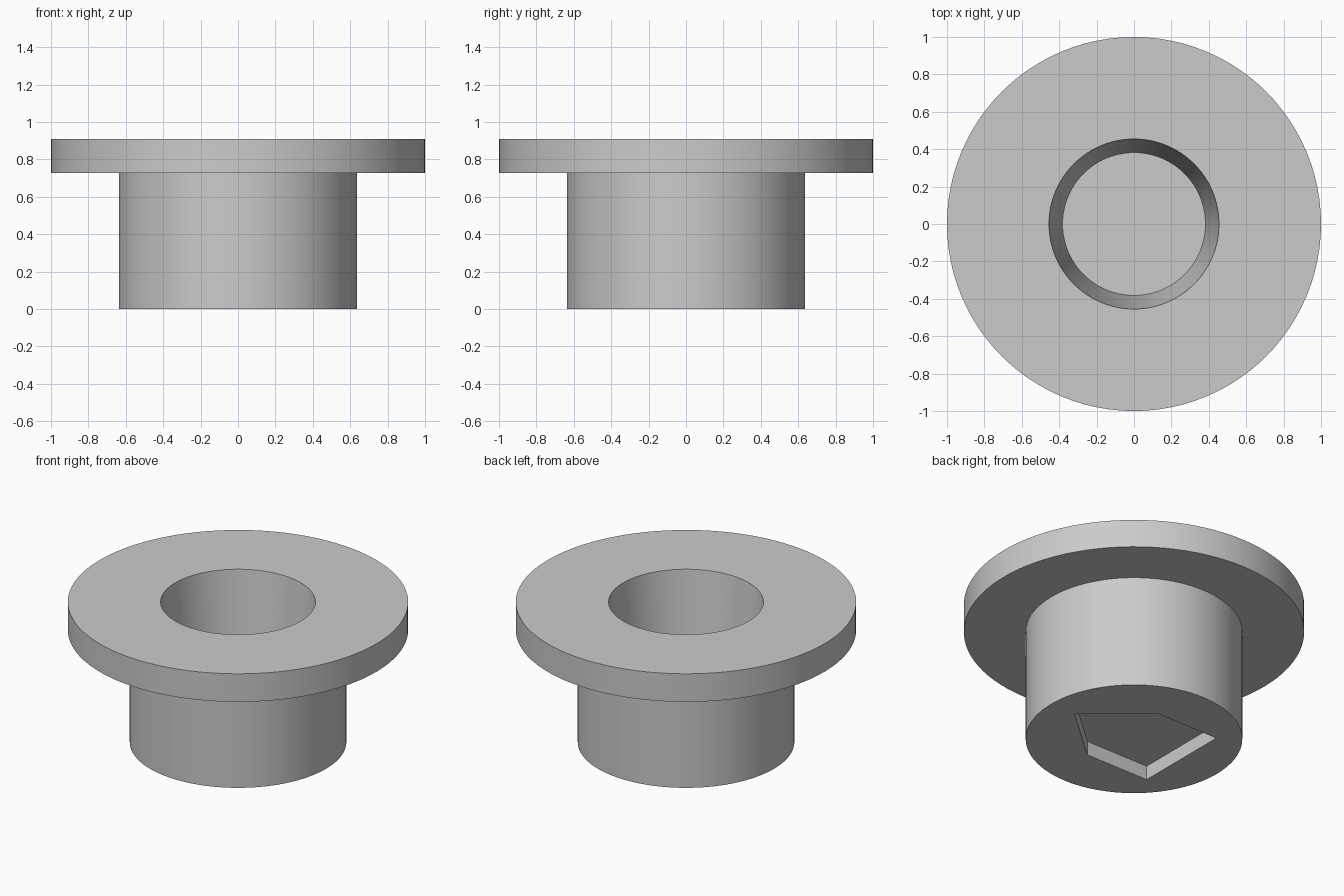
import bpy, bmesh, math

cube = bpy.data.objects.get("Cube")
if cube:
    bpy.data.objects.remove(cube, do_unlink=True)

U = 1 / 11          # base unit: flange radius is 11 units
SEGMENTS = 96

grey = bpy.data.materials.new("plain grey")
grey.use_nodes = True
colour = (0.6, 0.6, 0.6, 1)
grey.diffuse_color = colour
grey.node_tree.nodes["Principled BSDF"].inputs["Base Color"].default_value = colour


def make_object(name, bm):
    bmesh.ops.recalc_face_normals(bm, faces=bm.faces)
    mesh = bpy.data.meshes.new(name)
    bm.to_mesh(mesh)
    bm.free()
    mesh.materials.append(grey)
    obj = bpy.data.objects.new(name, mesh)
    bpy.context.collection.objects.link(obj)
    return obj


def lathe(name, profile):
    """Revolve (radius, z) points, closing both ends with a flat disc."""
    bm = bmesh.new()
    rings = []
    for r, z in profile:
        angles = [2 * math.pi * i / SEGMENTS for i in range(SEGMENTS)]
        rings.append([bm.verts.new((r * U * math.cos(a), r * U * math.sin(a), z * U))
                      for a in angles])
    for low, high in zip(rings, rings[1:]):
        for i in range(SEGMENTS):
            j = (i + 1) % SEGMENTS
            bm.faces.new((low[i], low[j], high[j], high[i]))
    bm.faces.new(rings[0][::-1])
    bm.faces.new(rings[-1])
    return make_object(name, bm)


def prism(name, outline, z0, z1):
    bm = bmesh.new()
    face = bm.faces.new([bm.verts.new((x * U, y * U, z0 * U)) for x, y in outline])
    top = bmesh.ops.extrude_face_region(bm, geom=[face])["geom"]
    verts = [g for g in top if isinstance(g, bmesh.types.BMVert)]
    bmesh.ops.translate(bm, verts=verts, vec=(0, 0, (z1 - z0) * U))
    return make_object(name, bm)


# Hub, flange and tapered blind bore as one turned body
body = lathe("flanged_bushing",
             [(7, 0), (7, 8), (11, 8), (11, 10), (5, 10), (4.2, 2)])

# Five-sided pointed recess in the underside
cutter = prism("recess_cutter",
               [(-4, -3.5), (1, -3.5), (5, 0), (1, 3.5), (-4, 3.5)], -1, 1)
cutter.hide_render = True

cut = body.modifiers.new("underside recess", "BOOLEAN")
cut.operation = "DIFFERENCE"
cut.solver = "EXACT"
cut.object = cutter
bpy.ops.object.select_all(action="DESELECT")
bpy.context.view_layer.objects.active = body
body.select_set(True)
bpy.ops.object.modifier_apply(modifier=cut.name)
bpy.data.objects.remove(cutter, do_unlink=True)

# Smooth round walls, crisp rims
bpy.ops.object.shade_smooth_by_angle(angle=math.radians(30))
